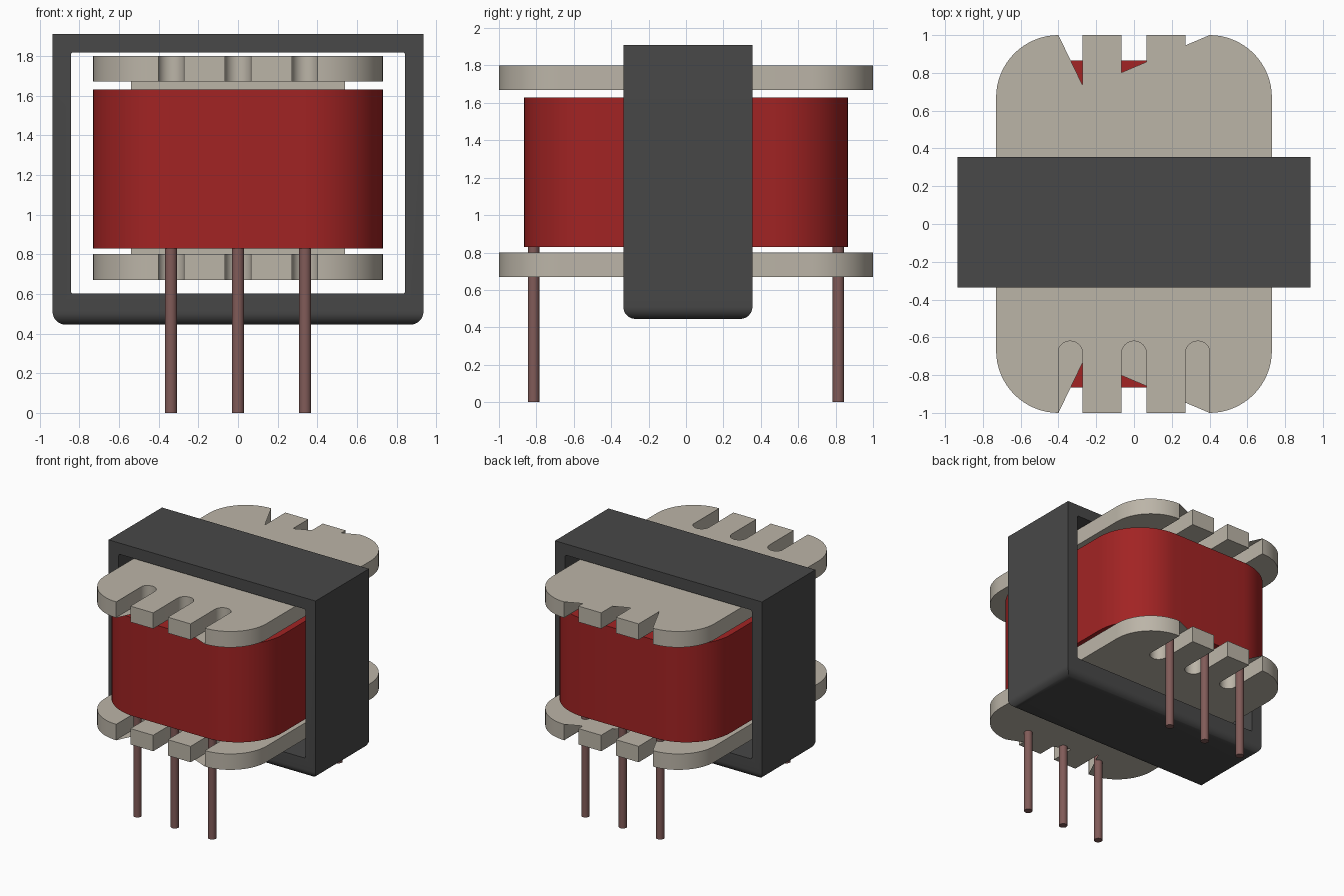
import bpy, bmesh
from math import sin, cos, pi, radians
from mathutils import Matrix

cube = bpy.data.objects.get("Cube")
if cube:
    bpy.data.objects.remove(cube, do_unlink=True)


def material(name, rgb):
    m = bpy.data.materials.new(name)
    m.use_nodes = True
    m.diffuse_color = (*rgb, 1)
    m.node_tree.nodes["Principled BSDF"].inputs["Base Color"].default_value = (*rgb, 1)
    return m


iron = material("dark grey iron", (0.065, 0.065, 0.065))
plastic = material("beige plastic", (0.5, 0.46, 0.39))
tape = material("red tape", (0.36, 0.017, 0.017))
copper = material("brown copper", (0.22, 0.105, 0.098))


def finish(name, bm, mat):
    bmesh.ops.recalc_face_normals(bm, faces=bm.faces)
    me = bpy.data.meshes.new(name)
    bm.to_mesh(me)
    bm.free()
    me.materials.append(mat)
    ob = bpy.data.objects.new(name, me)
    bpy.context.collection.objects.link(ob)
    bpy.ops.object.select_all(action='DESELECT')
    ob.select_set(True)
    bpy.context.view_layer.objects.active = ob
    bpy.ops.object.shade_smooth_by_angle(angle=radians(35))
    return ob


def prism(name, outline, z0, z1, mat):
    bm = bmesh.new()
    base = bm.faces.new([bm.verts.new((x, y, z0)) for x, y in outline])
    top = bmesh.ops.extrude_face_region(bm, geom=[base], use_keep_orig=True)["geom"]
    for v in top:
        if isinstance(v, bmesh.types.BMVert):
            v.co.z = z1
    return finish(name, bm, mat)


def arc(cx, cy, r, a0, a1, n=16):
    steps = [radians(a0 + (a1 - a0) * i / n) for i in range(n + 1)]
    return [(cx + r * cos(a), cy + r * sin(a)) for a in steps]


def rounded_outline(hx, hy, r, slots=()):
    """Rounded rectangle, with round-ended slots cut into both y ends."""
    half = arc(hx - r, hy - r, r, 0, 90)
    for x in sorted(slots, reverse=True):
        half += [(x + SLOT_R, hy)] + arc(x, SLOT_END + SLOT_R, SLOT_R, 0, -180)
        half += [(x - SLOT_R, hy)]
    half += arc(r - hx, hy - r, r, 90, 180)
    pts = half + [(-x, -y) for x, y in half]
    return [p for i, p in enumerate(pts)
            if abs(p[0] - pts[i - 1][0]) + abs(p[1] - pts[i - 1][1]) > 1e-5]


SLOT_R, SLOT_END = 0.066, 0.62
PIN_X = (-0.338, 0, 0.338)

# Iron frame: box with rounded lower edges and a window through it
bm = bmesh.new()
bmesh.ops.create_cube(bm, size=1, matrix=Matrix.Translation((0, 0.01, 1.1775))
                      @ Matrix.Diagonal((1.87, 0.69, 1.465, 1)))
low = [e for e in bm.edges if all(v.co.z < 0.5 for v in e.verts)]
bmesh.ops.bevel(bm, geom=low, offset=0.065, segments=8, profile=0.5, affect='EDGES')
bm.normal_update()
ends = [f for f in bm.faces if abs(f.normal.y) > 0.999]
bmesh.ops.inset_individual(bm, faces=ends, thickness=0.13)
rims = [e for f in ends for e in f.edges]
bmesh.ops.delete(bm, geom=ends, context='FACES_ONLY')
walls = bmesh.ops.bridge_loops(bm, edges=rims)["faces"]
corners = [e for e in {e for f in walls for e in f.edges}
           if abs(e.verts[0].co.y - e.verts[1].co.y) > 0.5]
bmesh.ops.bevel(bm, geom=corners, offset=0.012, segments=3, profile=0.5, affect='EDGES')
finish("iron_frame", bm, iron)

# Bobbin: slotted flanges on a central hub
flange = rounded_outline(0.73, 1.0, 0.33, PIN_X)
prism("lower_flange", flange, 0.67, 0.80, plastic)
prism("upper_flange", flange, 1.67, 1.80, plastic)
prism("bobbin_hub", [(-0.54, -0.33), (0.54, -0.33), (0.54, 0.33), (-0.54, 0.33)],
      0.75, 1.72, plastic)

# Taped winding
prism("winding", rounded_outline(0.73, 0.865, 0.4), 0.83, 1.63, tape)

# Terminal pins
for side, y in (("front", -0.815), ("back", 0.815)):
    for place, x in zip(("right", "middle", "left"), PIN_X):
        prism(f"{side}_{place}_pin", arc(x, y, 0.031, 0, 345, 23), 0, 0.85, copper)
